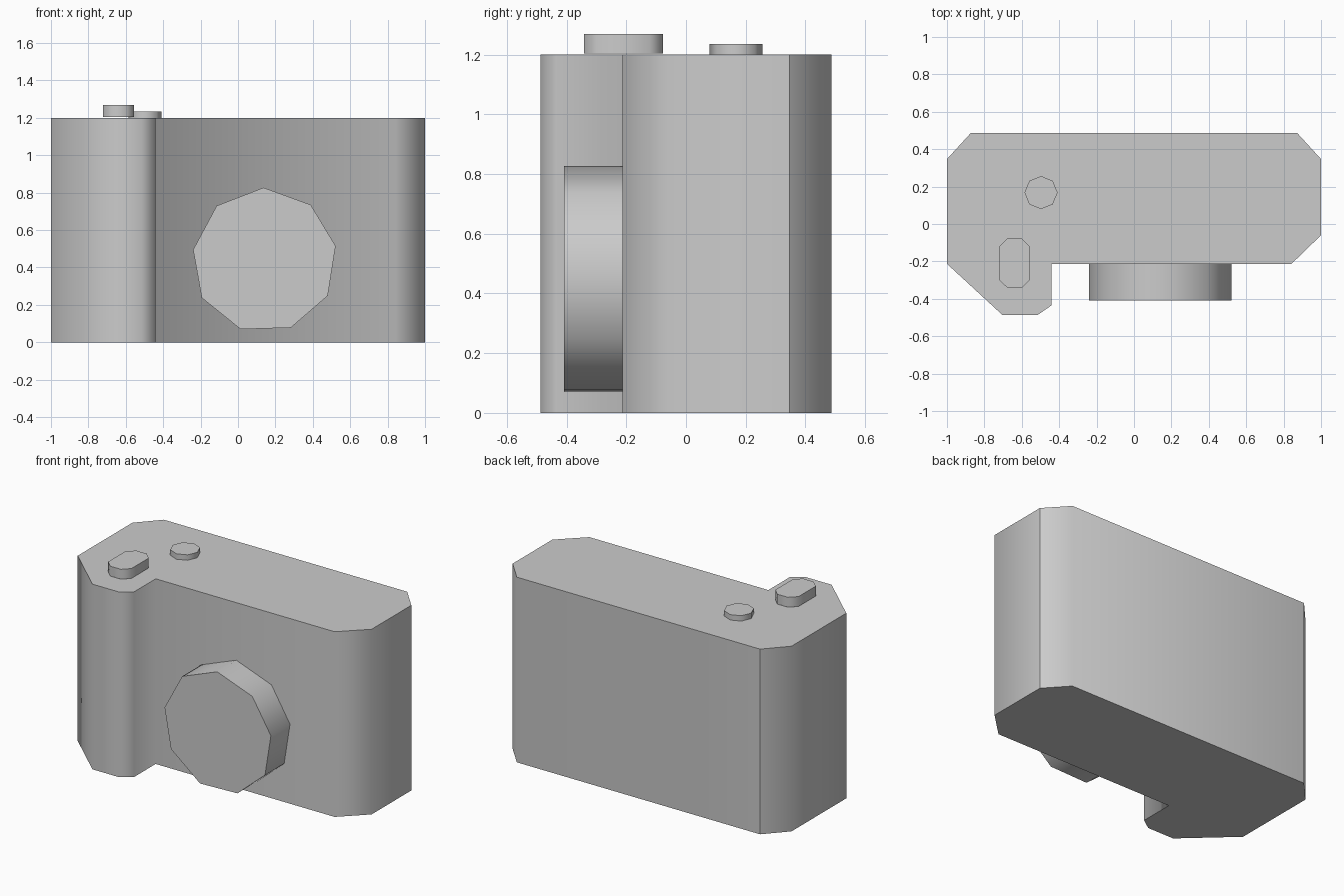
import bpy
import bmesh
from math import sin, cos, tau

cube = bpy.data.objects.get("Cube")
if cube:
    bpy.data.objects.remove(cube, do_unlink=True)

GREY = (0.6, 0.6, 0.6, 1.0)
grey = bpy.data.materials.new("plain_grey")
grey.use_nodes = True
grey.diffuse_color = GREY
grey.node_tree.nodes["Principled BSDF"].inputs["Base Color"].default_value = GREY


def prism(name, outline, start, end, axis="z", seams=()):
    """Extrude an outline along an axis: smooth walls, crisp flat caps."""
    def place(p, d):
        return (p[0], p[1], d) if axis == "z" else (p[0], d, p[1])

    bm = bmesh.new()
    low = [bm.verts.new(place(p, start)) for p in outline]
    high = [bm.verts.new(place(p, end)) for p in outline]
    caps = [bm.faces.new(low), bm.faces.new(high)]
    count = len(outline)
    for i in range(count):
        j = (i + 1) % count
        wall = bm.faces.new((low[i], low[j], high[j], high[i]))
        wall.smooth = True
    for cap in caps:
        for edge in cap.edges:
            edge.smooth = False
    for i in seams:
        bm.edges.get((low[i], high[i])).smooth = False
    bmesh.ops.recalc_face_normals(bm, faces=bm.faces)
    mesh = bpy.data.meshes.new(name)
    bm.to_mesh(mesh)
    bm.free()
    mesh.materials.append(grey)
    obj = bpy.data.objects.new(name, mesh)
    bpy.context.collection.objects.link(obj)
    return obj


# Body with the hand grip at the front, creased at two rear corners
body = [(-1, -0.213), (-0.703, -0.487), (-0.516, -0.487), (-0.441, -0.435),
        (-0.441, -0.213), (0.842, -0.213), (1, -0.06), (1, 0.347),
        (0.872, 0.487), (-0.872, 0.487), (-1, 0.347)]
prism("camera_body", body, 0, 1.2, seams=(7, 9))

# Nine-sided lens barrel
lens = [(0.137, 0.827), (0.389, 0.735), (0.522, 0.515), (0.48, 0.249),
        (0.282, 0.078), (0.014, 0.07), (-0.194, 0.238), (-0.24, 0.495),
        (-0.114, 0.73)]
prism("lens_barrel", lens, -0.213, -0.409, axis="y")

# Long shutter button with clipped corners
shutter = [(-0.676, -0.342), (-0.6, -0.342), (-0.556, -0.298), (-0.556, -0.121),
           (-0.6, -0.077), (-0.676, -0.077), (-0.722, -0.121), (-0.722, -0.298)]
prism("shutter_button", shutter, 1.204, 1.268)

# Small octagonal dial
dial = [(-0.497 + 0.0885 * cos(i * tau / 8), 0.168 + 0.0885 * sin(i * tau / 8))
        for i in range(8)]
prism("small_dial", dial, 1.2, 1.235)
